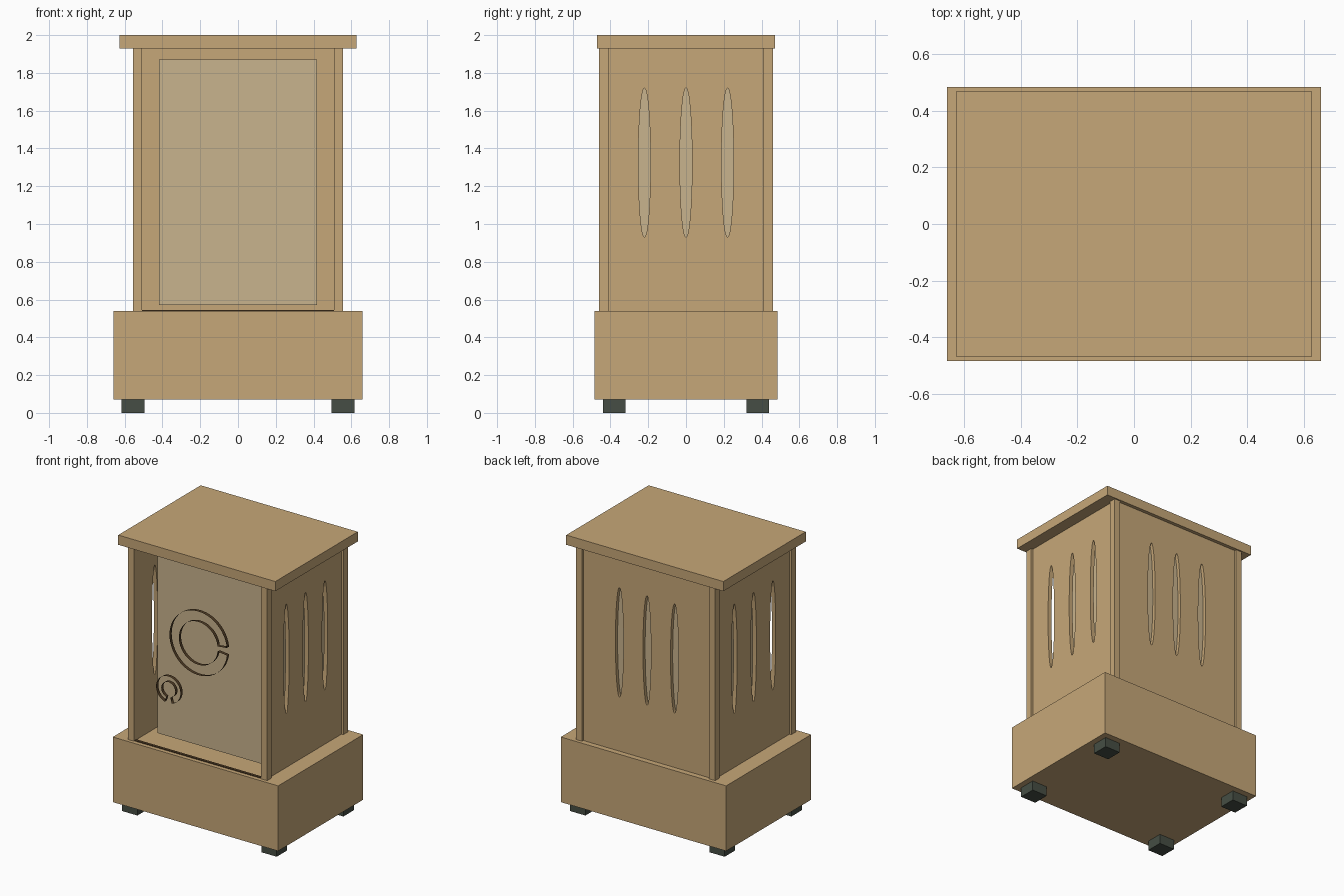
import bpy
from math import cos, sin, pi, tau

cube = bpy.data.objects.get("Cube")
if cube:
    bpy.data.objects.remove(cube, do_unlink=True)


def material(name, rgb):
    m = bpy.data.materials.new(name)
    m.use_nodes = True
    m.diffuse_color = (*rgb, 1)
    m.node_tree.nodes["Principled BSDF"].inputs["Base Color"].default_value = (*rgb, 1)
    return m


wood = material("tan wood", (0.565, 0.386, 0.188))
pale = material("pale panel", (0.584, 0.456, 0.27))
rubber = material("dark rubber", (0.061, 0.076, 0.058))
brown = material("dark brown", (0.08, 0.045, 0.018))


def box(name, mat, xs, ys, zs):
    """Box spanning the given x, y and z ranges."""
    spans = (xs, ys, zs)
    bpy.ops.mesh.primitive_cube_add(size=1, location=[(a + b) / 2 for a, b in spans])
    ob = bpy.context.object
    ob.name = name
    ob.scale = [b - a for a, b in spans]
    bpy.ops.object.transform_apply(location=False, rotation=False, scale=True)
    ob.data.materials.append(mat)
    return ob


def extruded(name, mat, outlines, depth, location, turn=0, fill="BOTH"):
    """Upright plate from closed outlines; inner outlines become holes."""
    curve = bpy.data.curves.new(name, "CURVE")
    curve.dimensions = "2D"
    curve.fill_mode = fill
    curve.extrude = depth / 2
    for pts in outlines:
        s = curve.splines.new("POLY")
        s.points.add(len(pts) - 1)
        for p, (u, v) in zip(s.points, pts):
            p.co = (u, v, 0, 1)
        s.use_cyclic_u = True
    tmp = bpy.data.objects.new(name + "_outline", curve)
    bpy.context.collection.objects.link(tmp)
    graph = bpy.context.evaluated_depsgraph_get()
    mesh = bpy.data.meshes.new_from_object(tmp.evaluated_get(graph))
    bpy.data.objects.remove(tmp, do_unlink=True)
    mesh.materials.clear()
    mesh.materials.append(mat)
    ob = bpy.data.objects.new(name, mesh)
    ob.location = location
    ob.rotation_euler = (pi / 2, 0, turn)
    bpy.context.collection.objects.link(ob)
    return ob


def arc(r, start, end, n=48):
    return [(r * cos(start + (end - start) * i / n), r * sin(start + (end - start) * i / n))
            for i in range(n + 1)]


def slotted_wall(name, half, depth, location, turn):
    """Wall with three tall elliptical vents."""
    low, high, mid = 0.54, 1.93, 1.325
    outlines = [[(-half, low), (half, low), (half, high), (-half, high)]]
    for c in (-0.22, 0, 0.22):
        outlines.append([(c + 0.032 * cos(tau * i / 40), mid + 0.395 * sin(tau * i / 40))
                         for i in range(40)])
    return extruded(name, wood, outlines, depth, location, turn)


# Plinth, lid and inner case
box("base", wood, (-0.66, 0.66), (-0.485, 0.485), (0.07, 0.54))
box("lid", wood, (-0.627, 0.627), (-0.47, 0.47), (1.93, 2.0))
box("inner_case", pale, (-0.417, 0.417), (-0.32, 0.418), (0.57, 1.87))

# Feet and corner posts
for sx, side in ((-1, "right"), (1, "left")):
    for sy, end in ((-1, "front"), (1, "back")):
        box(f"{end}_{side}_foot", rubber, sorted((sx * 0.495, sx * 0.617)),
            sorted((sy * 0.32, sy * 0.44)), (0, 0.07))
        box(f"{end}_{side}_post", wood, sorted((sx * 0.507, sx * 0.555)),
            sorted((sy * 0.41, sy * 0.46)), (0.54, 1.93))
    # Vented side walls
    slotted_wall(f"{side}_wall", 0.415, 0.03, (sx * 0.525, 0, 0), pi / 2)

# Vented back wall
slotted_wall("back_wall", 0.51, 0.025, (0, 0.4325, 0), 0)

# Front groove strip and open ring ribbons
box("front_groove", brown, (-0.507, 0.507), (-0.455, -0.435), (0.54, 0.545))
for name, x, z, outer, inner, gap_at, gap in (
        ("large_ring", 0, 1.38, 0.23, 0.155, 0, 0.12),
        ("small_ring", -0.24, 0.98, 0.097, 0.056, -pi / 2, 0.3)):
    start, end = gap_at + gap, gap_at + tau - gap
    outline = arc(outer, start, end) + arc(inner, end, start)
    extruded(name, brown, [outline], 0.025, (x, -0.44, z), fill="NONE")
